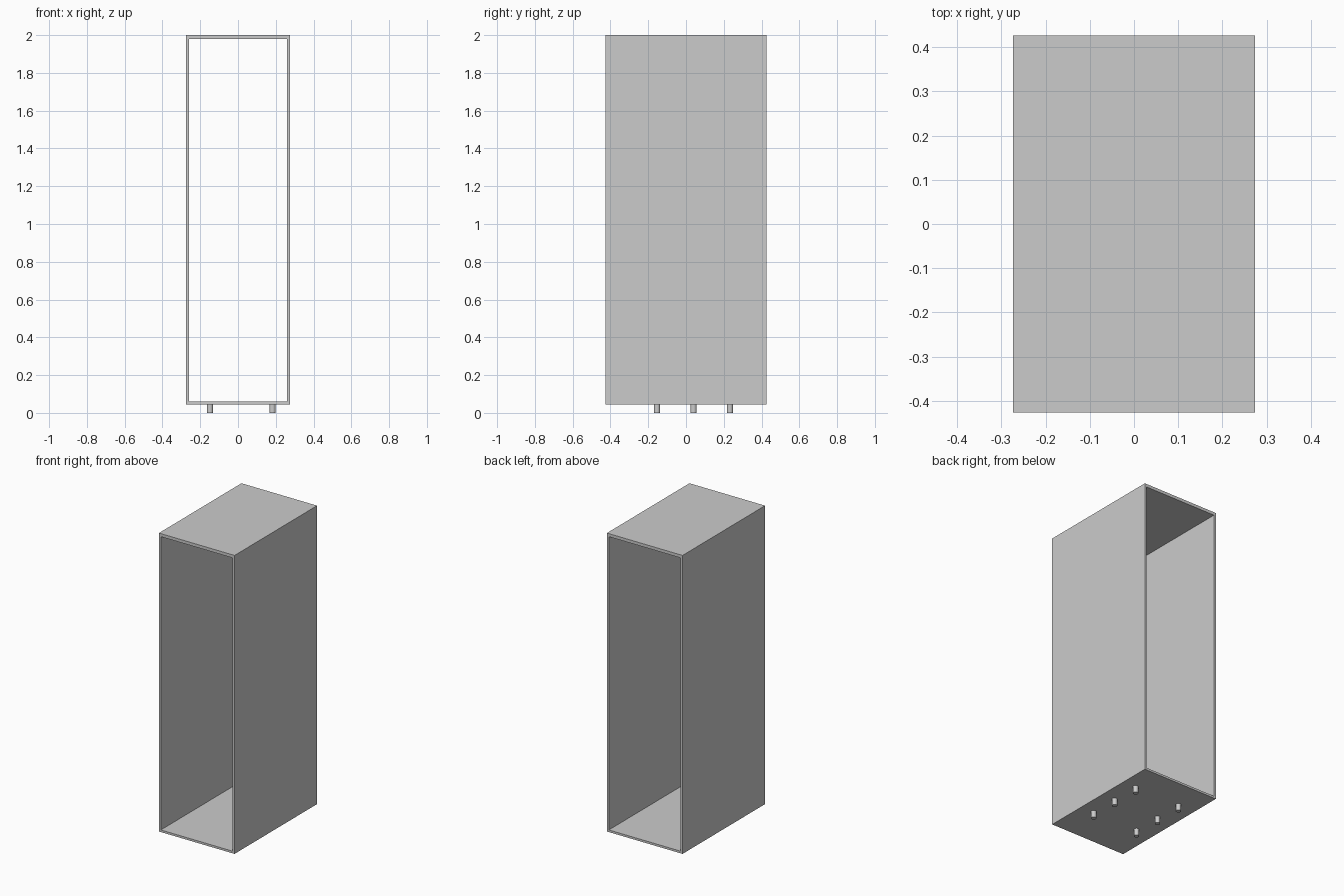
import bpy
import bmesh

cube = bpy.data.objects.get("Cube")
if cube:
    bpy.data.objects.remove(cube, do_unlink=True)

# Single grey finish
grey = bpy.data.materials.new("light grey")
grey.use_nodes = True
colour = (0.6, 0.6, 0.6, 1)
grey.diffuse_color = colour
grey.node_tree.nodes["Principled BSDF"].inputs["Base Color"].default_value = colour

HALF_WIDTH, HALF_DEPTH = 0.274, 0.427
BOTTOM, TOP = 0.045, 2.0
SIDE, FLOOR, ROOF = 0.014, 0.014, 0.02


def rectangle(half_width, low, high):
    return [(-half_width, low), (half_width, low), (half_width, high), (-half_width, high)]


# Open-ended case: a rectangular ring extruded from front to back
bm = bmesh.new()
outer = [bm.verts.new((x, -HALF_DEPTH, z)) for x, z in rectangle(HALF_WIDTH, BOTTOM, TOP)]
inner = [bm.verts.new((x, -HALF_DEPTH, z))
         for x, z in rectangle(HALF_WIDTH - SIDE, BOTTOM + FLOOR, TOP - ROOF)]
ring = []
for i in range(4):
    j = (i + 1) % 4
    ring.append(bm.faces.new((outer[i], outer[j], inner[j], inner[i])))
back = bmesh.ops.extrude_face_region(bm, geom=ring, use_keep_orig=True)
bmesh.ops.translate(bm, vec=(0, 2 * HALF_DEPTH, 0),
                    verts=[g for g in back["geom"] if isinstance(g, bmesh.types.BMVert)])
bmesh.ops.recalc_face_normals(bm, faces=bm.faces)
mesh = bpy.data.meshes.new("case")
bm.to_mesh(mesh)
bm.free()
case = bpy.data.objects.new("case", mesh)
bpy.context.collection.objects.link(case)
mesh.materials.append(grey)

# Two rows of three round feet
for side, x in (("right", -0.148), ("left", 0.183)):
    for place, y in (("front", -0.153), ("middle", 0.04), ("back", 0.233)):
        bpy.ops.mesh.primitive_cylinder_add(vertices=24, radius=0.016, depth=BOTTOM,
                                            location=(x, y, BOTTOM / 2))
        foot = bpy.context.object
        foot.name = f"{place}_{side}_foot"
        foot.data.materials.append(grey)
        bpy.ops.object.shade_smooth_by_angle()
